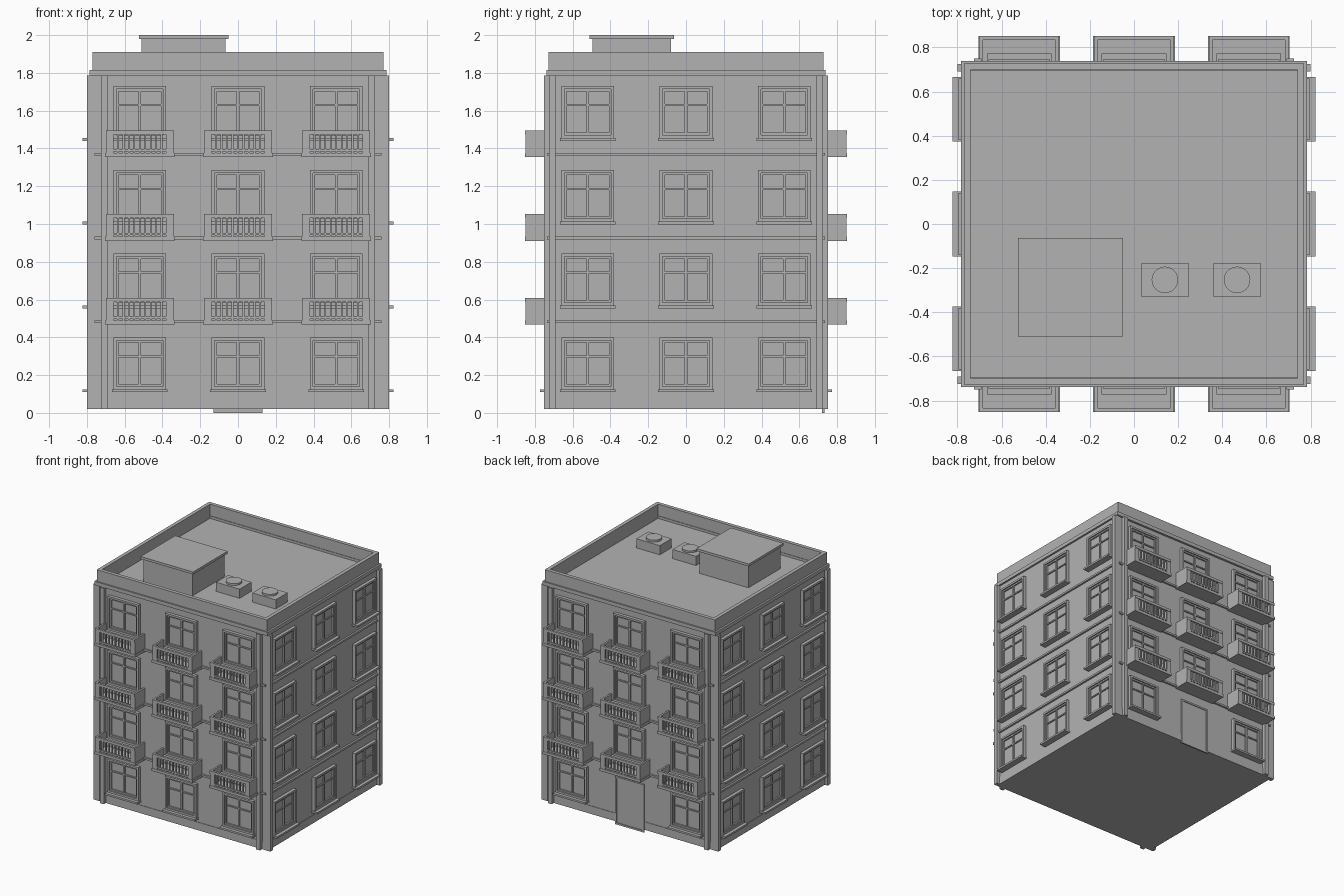
import bpy, bmesh
from math import pi
from mathutils import Matrix, Vector

cube = bpy.data.objects.get("Cube")
if cube:
    bpy.data.objects.remove(cube, do_unlink=True)

stone = bpy.data.materials.new("plain grey")
stone.use_nodes = True
GREY = (0.45, 0.45, 0.45, 1)
stone.diffuse_color = GREY
stone.node_tree.nodes["Principled BSDF"].inputs["Base Color"].default_value = GREY

HX, HY = 0.77, 0.72          # half size of the walls
BOTTOM, TOP = 0.02, 1.785    # wall heights
STOREY = 0.4435
COLUMNS = (-0.52, 0, 0.52)


def box(bm, x, y, z):
    """Add a box given as (min, max) pairs."""
    size = Vector((x[1] - x[0], y[1] - y[0], z[1] - z[0]))
    mid = Vector((sum(x), sum(y), sum(z))) / 2
    bmesh.ops.create_cube(bm, size=1, matrix=Matrix.Translation(mid) @ Matrix.Diagonal(size.to_4d()))


def finish(name, bm, matrix=None):
    mesh = bpy.data.meshes.new(name)
    bm.to_mesh(mesh)
    bm.free()
    mesh.materials.append(stone)
    return place(name, mesh, matrix)


def place(name, mesh, matrix=None):
    obj = bpy.data.objects.new(name, mesh)
    bpy.context.collection.objects.link(obj)
    if matrix:
        obj.matrix_world = matrix
    return obj


def block(name, *extents):
    bm = bmesh.new()
    box(bm, *extents)
    return finish(name, bm)


def ring(bm, hx, hy, t, z):
    """Rectangular frame lying flat, t thick inwards."""
    for s in (-1, 1):
        box(bm, (-hx, hx), sorted((s * hy, s * (hy - t))), z)
        box(bm, sorted((s * hx, s * (hx - t))), (-hy + t, hy - t), z)


def frame(bm, hw, z, t, depth):
    """Upright frame on a wall at y = 0, facing -y."""
    for s in (-1, 1):
        box(bm, sorted((s * hw, s * (hw - t))), (-depth, 0), z)
    box(bm, (-hw + t, hw - t), (-depth, 0), (z[0], z[0] + t))
    box(bm, (-hw + t, hw - t), (-depth, 0), (z[1] - t, z[1]))


def wall_spot(side, along, z):
    """Transform from wall space (facing -y) to a spot on one side: 0 front, 1 +x, 2 back, 3 -x."""
    dist = HX if side % 2 else HY
    return Matrix.Rotation(side * pi / 2, 4, "Z") @ Matrix.Translation((along, -dist, z))


# Walls, plinth and roof edge
block("walls", (-HX, HX), (-HY, HY), (BOTTOM, TOP))
block("plinth", (-HX - .004, HX + .004), (-HY - .004, HY + .004), (BOTTOM, .085))
block("cornice", (-HX - .015, HX + .015), (-HY - .018, HY + .018), (TOP, 1.795))
bm = bmesh.new()
ring(bm, HX + .015, HY + .018, .045, (1.795, 1.815))
ring(bm, HX, HY + .007, .03, (1.815, 1.91))
finish("parapet", bm)

# Floor bands, one box pair for each storey line
bm = bmesh.new()
for i in range(1, 4):
    z = (.475 + (i - 1) * STOREY, .49 + (i - 1) * STOREY)
    box(bm, (-.76, .76), (-HY - .015, HY + .015), z)
    box(bm, (-HX - .015, HX + .015), (-.71, .71), z)
finish("floor_bands", bm)

# Corner pilaster strips
bm = bmesh.new()
for sx in (-1, 1):
    for sy in (-1, 1):
        box(bm, sorted((sx * .69, sx * .725)), sorted((sy * .697, sy * .751)), (BOTTOM, TOP))
        box(bm, sorted((sx * .745, sx * .8)), sorted((sy * .69, sy * .725)), (BOTTOM, TOP))
finish("corner_strips", bm)

# Window: trim, sash, glazing bars, pane and sill
bm = bmesh.new()
frame(bm, .14, (.015, .29), .016, .026)
frame(bm, .124, (.031, .274), .012, .016)
box(bm, (-.112, .112), (-.004, 0), (.043, .262))
box(bm, (-.007, .007), (-.014, 0), (.043, .262))
box(bm, (-.112, .112), (-.013, 0), (.184, .194))
box(bm, (-.147, .147), (-.052, 0), (0, .015))
first = finish("window", bm, wall_spot(0, COLUMNS[0], .11))
for side in range(4):
    for level in range(4):
        for c in COLUMNS:
            start = side == 0 and level == 0 and c == COLUMNS[0]
            doorway = side == 2 and level == 0 and c == 0
            if not start and not doorway:
                place("window", first.data, wall_spot(side, c, .11 + level * STOREY))

# Balcony: slab, side panels, rails and balusters
bm = bmesh.new()
D = .132
box(bm, (-.185, .185), (-D, 0), (0, .022))
for s in (-1, 1):
    box(bm, sorted((s * .18, s * .165)), (-D + .003, 0), (.022, .142))
    box(bm, sorted((s * .165, s * .14)), (-D + .003, -D + .018), (.022, .125))
box(bm, (-.18, .18), (-D, -D + .018), (.12, .142))
box(bm, (-.14, .14), (-D + .003, -D + .016), (.03, .042))
for i in range(9):
    x = -.116 + i * .029
    box(bm, (x - .005, x + .005), (-D + .005, -D + .015), (.022, .12))
balcony = finish("balcony", bm, wall_spot(0, COLUMNS[0], .467))
for side in (0, 2):
    for level in range(3):
        for c in COLUMNS:
            if (side, level, c) != (0, 0, COLUMNS[0]):
                place("balcony", balcony.data, wall_spot(side, c, .467 + level * STOREY))

# Back door
bm = bmesh.new()
frame(bm, .13, (0, .39), .014, .012)
box(bm, (-.116, .116), (-.006, 0), (.014, .376))
finish("back_door", bm, wall_spot(2, 0, 0))

# Roof hut with an overhanging lid
block("roof_hut", (-.51, -.065), (-.495, -.08), (1.79, 1.98))
block("roof_hut_lid", (-.525, -.05), (-.51, -.063), (1.98, 2))

# Roof ventilators
for x in (.14, .467):
    bm = bmesh.new()
    box(bm, (x - .106, x + .106), (-.33, -.177), (1.79, 1.87))
    bmesh.ops.create_cone(bm, cap_ends=True, segments=24, radius1=.06, radius2=.06, depth=.03,
                          matrix=Matrix.Translation((x, -.253, 1.87)))
    finish("roof_ventilator", bm)
